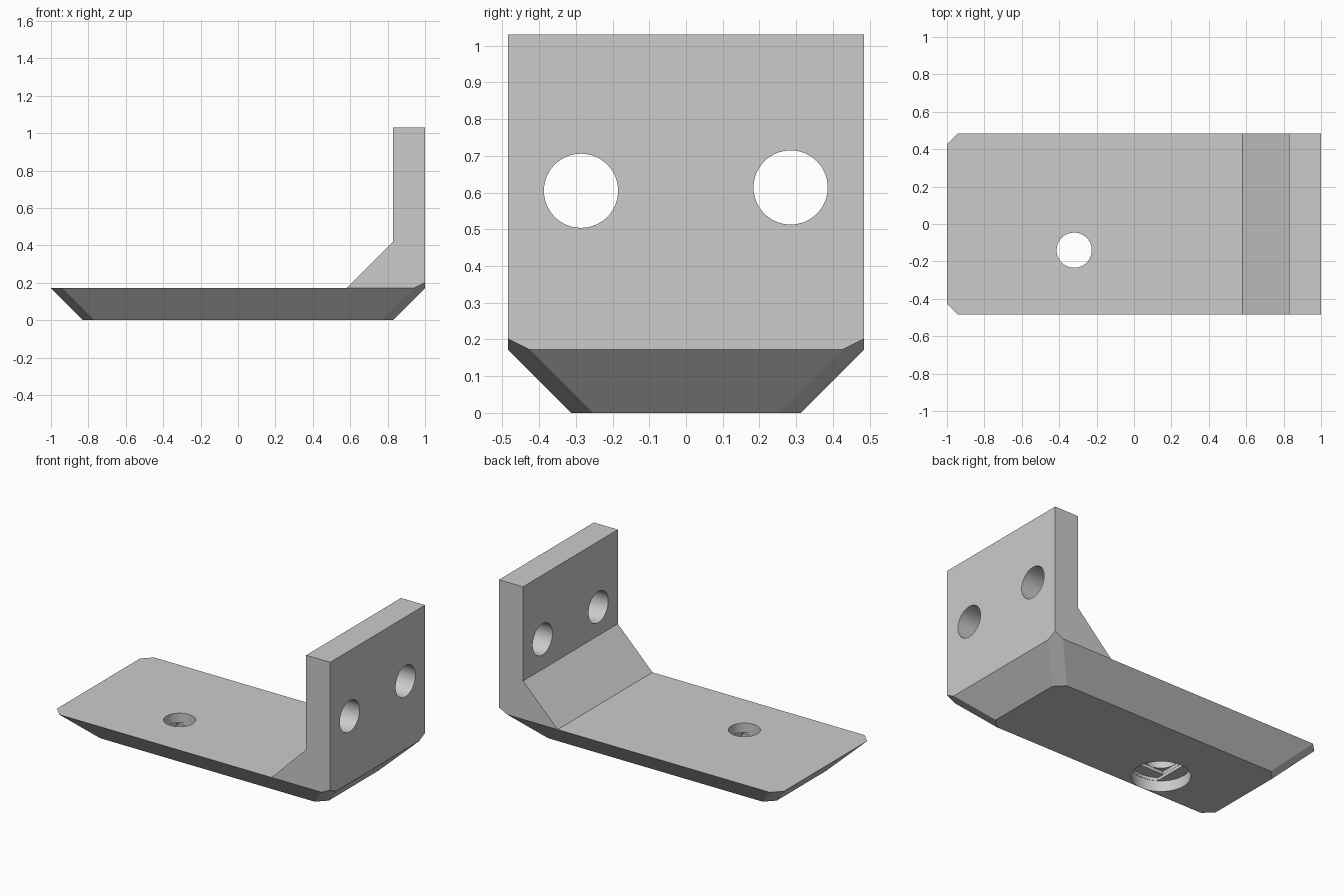
import bpy, bmesh, math
from mathutils import Matrix, Vector

if "Cube" in bpy.data.objects:
    bpy.data.objects.remove(bpy.data.objects["Cube"])

grey = bpy.data.materials.new("light grey")
grey.diffuse_color = (0.6, 0.6, 0.6, 1)
grey.use_nodes = True
grey.node_tree.nodes["Principled BSDF"].inputs["Base Color"].default_value = grey.diffuse_color


def make_object(name, bm):
    bmesh.ops.recalc_face_normals(bm, faces=bm.faces[:])
    mesh = bpy.data.meshes.new(name)
    bm.to_mesh(mesh)
    bm.free()
    mesh.materials.append(grey)
    obj = bpy.data.objects.new(name, mesh)
    bpy.context.collection.objects.link(obj)
    return obj


def slice_off(bm, point, normal):
    """Remove everything beyond a plane and close the cut."""
    bmesh.ops.bisect_plane(bm, geom=bm.verts[:] + bm.edges[:] + bm.faces[:], dist=1e-4,
                           plane_co=Vector(point), plane_no=Vector(normal), clear_outer=True)
    bmesh.ops.holes_fill(bm, edges=[e for e in bm.edges if e.is_boundary], sides=0)


def cylinder(center, radius, depth, axis='Z'):
    bm = bmesh.new()
    turn = Matrix.Rotation(math.pi / 2, 4, 'Y') if axis == 'X' else Matrix.Identity(4)
    bmesh.ops.create_cone(bm, cap_ends=True, segments=64, radius1=radius, radius2=radius,
                          depth=depth, matrix=Matrix.Translation(center) @ turn)
    return bm


# Bracket: L profile with a gusset, extruded across the width
W = 0.485
profile = [(-1, 0), (1, 0), (1, 1.03), (0.828, 1.03), (0.828, 0.42), (0.58, 0.172), (-1, 0.172)]
bm = bmesh.new()
face = bm.faces.new([bm.verts.new((x, -W, z)) for x, z in profile])
ext = bmesh.ops.extrude_face_region(bm, geom=[face])
bmesh.ops.translate(bm, vec=(0, 2 * W, 0),
                    verts=[v for v in ext["geom"] if isinstance(v, bmesh.types.BMVert)])
bmesh.ops.recalc_face_normals(bm, faces=bm.faces[:])

# Slanted lower edges, then slanted corners
for s in (-1, 1):
    slice_off(bm, (s * 0.828, 0, 0), (s, 0, -1))
    slice_off(bm, (0, s * 0.313, 0), (0, s, -1))
for sx in (-1, 1):
    for sy in (-1, 1):
        slice_off(bm, (sx * 0.828, sy * 0.253, 0), (sx, sy, -2))
bracket = make_object("corner_bracket", bm)

# Two bolt holes through the upright wall
cutters = [cylinder((0.914, -0.286, 0.605), 0.101, 0.4, 'X'),
           cylinder((0.914, 0.285, 0.614), 0.101, 0.4, 'X')]

# Base screw hole with a counterbore, a slot and a square step below
hx, hy, hr, slot = -0.32, -0.14, 0.094, 0.096
cutters.append(cylinder((hx, hy, 0.1), hr, 0.5))
cutters.append(cylinder((hx, hy, -0.015), 0.173, 0.17))
slot_bm = cylinder((hx, hy, 0.035), 0.171, 0.11)
for s in (-1, 1):
    slice_off(slot_bm, (hx + s * slot, 0, 0), (s, 0, 0))
cutters.append(slot_bm)
square_bm = bmesh.new()
bmesh.ops.create_cube(square_bm, size=1, matrix=Matrix.Translation((hx, hy, 0.06))
                      @ Matrix.Diagonal((2 * slot - 0.002, 2 * slot - 0.002, 0.1, 1)))
cutters.append(square_bm)

bpy.context.view_layer.objects.active = bracket
bracket.select_set(True)
for i, cut_bm in enumerate(cutters):
    cutter = make_object("hole_cutter", cut_bm)
    cutter.hide_render = True
    mod = bracket.modifiers.new("hole", 'BOOLEAN')
    mod.operation = 'DIFFERENCE'
    mod.solver = 'EXACT'
    mod.object = cutter
    bpy.ops.object.modifier_apply(modifier=mod.name)
    bpy.data.objects.remove(cutter)

# Smooth hole walls, crisp edges elsewhere
bpy.ops.object.shade_smooth_by_angle(angle=math.radians(20))
